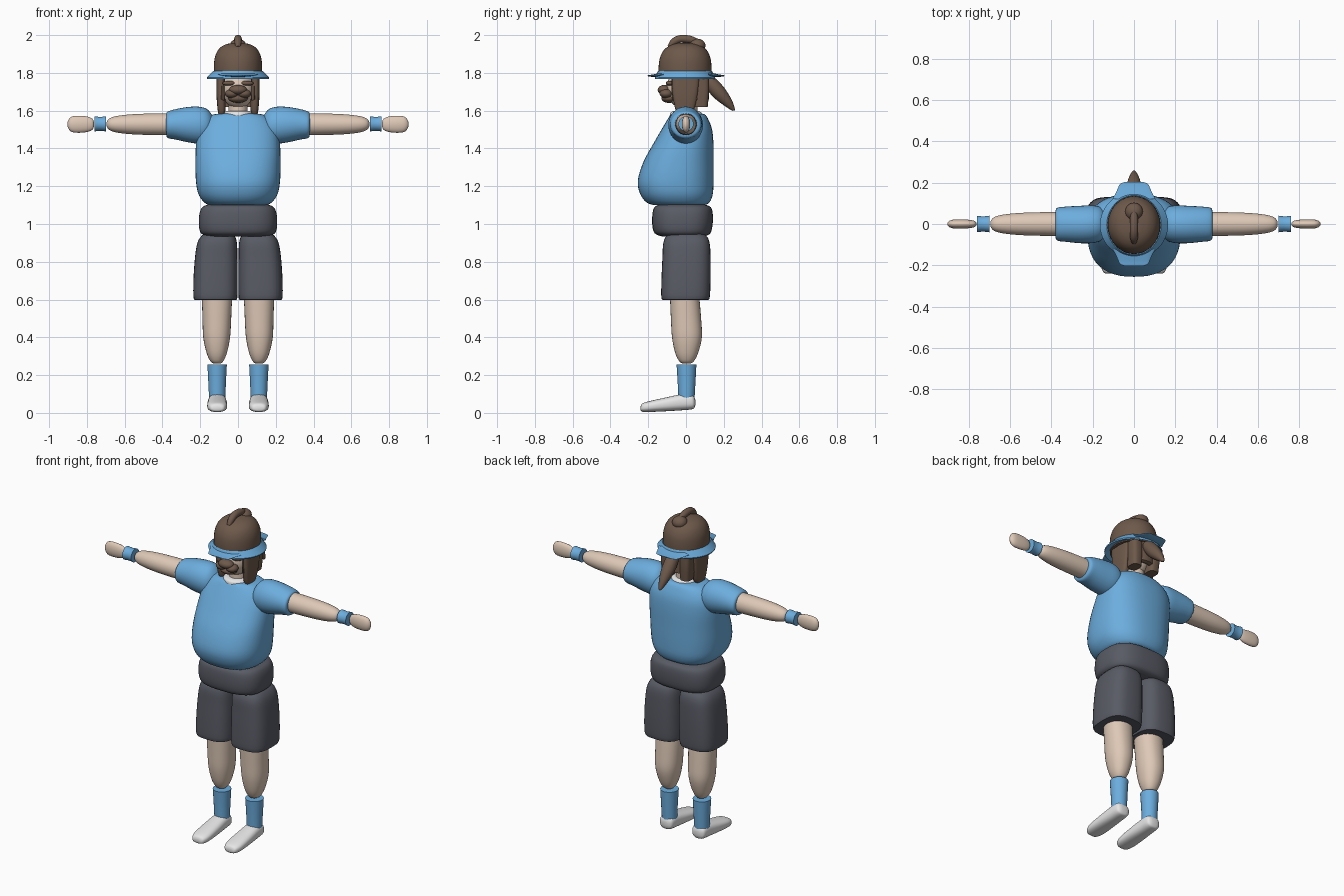
import bpy, bmesh, math
from mathutils import Vector

cube = bpy.data.objects.get("Cube")
if cube:
    bpy.data.objects.remove(cube)


def material(name, colour):
    m = bpy.data.materials.new(name)
    m.use_nodes = True
    m.diffuse_color = (*colour, 1)
    m.node_tree.nodes["Principled BSDF"].inputs["Base Color"].default_value = (*colour, 1)
    return m


BLUE = material("sky blue cloth", (0.15, 0.42, 0.73))
SKIN = material("skin", (0.73, 0.58, 0.47))
GREY = material("charcoal cloth", (0.1, 0.105, 0.13))
BROWN = material("brown hair", (0.155, 0.1, 0.07))
WHITE = material("white", (0.8, 0.8, 0.81))


def finish(name, bm, mat, mirror=False):
    """Turn a bmesh into a smooth-shaded object, optionally mirrored across x."""
    bmesh.ops.recalc_face_normals(bm, faces=bm.faces)
    mesh = bpy.data.meshes.new(name)
    bm.to_mesh(mesh)
    bm.free()
    mesh.materials.append(mat)
    obj = bpy.data.objects.new(name, mesh)
    bpy.context.collection.objects.link(obj)
    if mirror:
        mod = obj.modifiers.new("Mirror", "MIRROR")
        mod.use_mirror_merge = False
    bpy.ops.object.select_all(action="DESELECT")
    obj.select_set(True)
    bpy.context.view_layer.objects.active = obj
    bpy.ops.object.shade_smooth_by_angle(angle=math.radians(45))
    return obj


def skin_rings(bm, rings, caps=True, closed=True):
    rows = [[bm.verts.new(p) for p in ring] for ring in rings]
    n = len(rows[0])
    for lo, hi in zip(rows, rows[1:]):
        for i in range(n if closed else n - 1):
            j = (i + 1) % n
            bm.faces.new((lo[i], lo[j], hi[j], hi[i]))
    if caps:
        bm.faces.new(rows[0])
        bm.faces.new(rows[-1])


def spline(keys, steps):
    """Catmull-Rom interpolation through tuples of numbers."""
    keys = [Vector(k) for k in keys]
    out = []
    for i in range(len(keys) - 1):
        a, b = keys[max(i - 1, 0)], keys[i]
        c, d = keys[i + 1], keys[min(i + 2, len(keys) - 1)]
        for s in range(steps):
            t = s / steps
            out.append(b + (c - a) * t / 2 + (a * 2 - b * 5 + c * 4 - d) * t * t / 2
                       + (b * 3 - a - c * 3 + d) * t ** 3 / 2)
    return out + [keys[-1]]


def loft(name, axis, keys, mat, mirror=False, power=2, n=32, steps=4):
    """Keys: position along axis, then min and max on the two other axes."""
    order = {"x": (2, 0, 1), "y": (0, 2, 1), "z": (0, 1, 2)}[axis]
    rings = []
    for t, a0, a1, b0, b1 in spline(keys, steps):
        ring = []
        for i in range(n):
            ang = math.tau * i / n
            c, s = math.cos(ang), math.sin(ang)
            u = math.copysign(abs(c) ** (2 / power), c)
            v = math.copysign(abs(s) ** (2 / power), s)
            p = ((a0 + a1 + (a1 - a0) * u) / 2, (b0 + b1 + (b1 - b0) * v) / 2, t)
            ring.append([p[k] for k in order])
        rings.append(ring)
    bm = bmesh.new()
    skin_rings(bm, rings)
    return finish(name, bm, mat, mirror)


def round_limb(name, keys, mat, centre, flat=1.0):
    """Mirrored limb along x; keys are position and radius."""
    return loft(name, "x", [(x, -r * flat, r * flat, centre - r, centre + r)
                            for x, r in keys], mat, True)


def ball(name, centre, size, mat, mirror=False):
    bm = bmesh.new()
    bmesh.ops.create_uvsphere(bm, u_segments=24, v_segments=14, radius=1)
    bmesh.ops.scale(bm, vec=size, verts=bm.verts)
    bmesh.ops.translate(bm, vec=centre, verts=bm.verts)
    return finish(name, bm, mat, mirror)


def strand(name, keys, mat, width=1.0):
    """Tapered tube in the x = 0 plane; keys are y, z, radius."""
    pts = spline(keys, 5)
    rings = []
    for i, (y, z, r) in enumerate(pts):
        d = (pts[min(i + 1, len(pts) - 1)] - pts[max(i - 1, 0)]).to_2d().normalized()
        ring = []
        for k in range(16):
            a = math.tau * k / 16
            s = r * math.sin(a)
            ring.append((r * width * math.cos(a), y - d.y * s, z + d.x * s))
        rings.append(ring)
    bm = bmesh.new()
    skin_rings(bm, rings)
    return finish(name, bm, mat)


# Shirt with a full belly, and collar
loft("shirt_body", "z", [
    (1.10, -.15, .15, -.17, .10), (1.115, -.18, .18, -.21, .125),
    (1.16, -.21, .21, -.243, .142), (1.23, -.223, .223, -.255, .146),
    (1.33, -.225, .225, -.225, .146), (1.43, -.222, .222, -.17, .145),
    (1.50, -.21, .21, -.13, .138), (1.55, -.18, .18, -.1, .12),
    (1.58, -.13, .13, -.08, .1), (1.585, -.06, .06, -.06, .07)], BLUE, power=2.4, n=48)
loft("collar", "z", [(1.55, -.08, .08, -.085, .085), (1.585, -.08, .08, -.085, .085),
                     (1.597, -.066, .066, -.07, .07)], WHITE)

# Arms
loft("sleeve", "x", [
    (.13, -.05, .05, 1.47, 1.565), (.16, -.08, .08, 1.435, 1.605),
    (.20, -.092, .09, 1.425, 1.62), (.26, -.093, .088, 1.432, 1.62),
    (.33, -.086, .084, 1.447, 1.608), (.372, -.08, .078, 1.455, 1.595),
    (.38, -.06, .06, 1.475, 1.58)], BLUE, True)
round_limb("forearm", [(.35, .058), (.45, .057), (.56, .053), (.64, .044),
                       (.68, .031), (.695, .012)], SKIN, 1.528)
round_limb("wristband", [(.7, .04), (.73, .037), (.76, .04)], BLUE, 1.53)
round_limb("hand", [(.763, .012), (.772, .03), (.80, .041), (.84, .045),
                    (.875, .042), (.893, .03), (.902, .012)], SKIN, 1.528, .5)

# Shorts
loft("shorts_waist", "z", [
    (.935, -.16, .16, -.13, .1), (.95, -.195, .195, -.165, .128),
    (.99, -.207, .207, -.178, .14), (1.05, -.205, .205, -.178, .142),
    (1.088, -.19, .19, -.168, .132), (1.103, -.16, .16, -.14, .1)],
    GREY, power=2.8, n=48)
loft("shorts_leg", "z", [
    (.60, .015, .22, -.115, .11), (.608, .004, .235, -.13, .125),
    (.70, .002, .236, -.13, .13), (.82, .003, .228, -.125, .13),
    (.90, .006, .215, -.12, .125), (.94, .02, .19, -.1, .105),
    (.955, .05, .16, -.06, .06)], GREY, True, power=3)

# Legs, socks and shoes
loft("bare_leg", "z", [
    (.262, .09, .13, -.02, .025), (.275, .077, .147, -.037, .043),
    (.32, .058, .167, -.058, .065), (.40, .042, .184, -.074, .084),
    (.50, .036, .188, -.08, .08), (.64, .03, .192, -.086, .068)], SKIN, True, power=2.2)
loft("sock", "z", [(.07, .067, .153, -.04, .045), (.16, .064, .157, -.044, .05),
                   (.255, .059, .162, -.05, .055)], BLUE, True)
loft("shoe", "y", [
    (-.24, .085, .135, .014, .034), (-.23, .07, .15, .006, .05),
    (-.19, .058, .162, .005, .063), (-.10, .058, .162, .009, .083),
    (-.02, .062, .158, .014, .1), (.025, .065, .155, .018, .1),
    (.042, .073, .147, .024, .088), (.049, .09, .13, .04, .07)], WHITE, True, power=2.5)

# Head and neck
loft("neck", "z", [(1.55, -.052, .052, -.05, .06), (1.68, -.05, .05, -.05, .06)], SKIN)
ball("head", (0, -.005, 1.715), (.088, .1, .105), SKIN)

# Hair wrapped around the back and sides, open at the face
bm = bmesh.new()
arc = [math.radians(-38 + 256 * i / 32) for i in range(33)]
profile = [(1.655, .9), (1.66, 1), (1.79, 1.02), (1.79, .8), (1.655, .8)]
skin_rings(bm, [[(.108 * s * math.cos(a), .122 * s * math.sin(a), z) for a in arc]
                for z, s in profile + profile[:1]], caps=False, closed=False)
finish("hair_back", bm, BROWN)
loft("side_lock", "z", [(1.57, .08, .1, -.04, .01), (1.60, .067, .107, -.055, .04),
                        (1.68, .066, .114, -.07, .06),
                        (1.77, .07, .114, -.075, .07)], BROWN, True, power=3)
loft("nape_lock", "z", [(1.62, .03, .092, .04, .115), (1.70, .03, .098, .04, .122),
                        (1.77, .03, .1, .04, .122)], BROWN, True, power=3)
strand("ponytail", [(.09, 1.77, .025), (.13, 1.745, .036), (.175, 1.695, .038),
                    (.22, 1.645, .026), (.25, 1.607, .01), (.254, 1.6, .003)], BROWN)

# Moustache, beard and brows
ball("nose_hair", (0, -.115, 1.71), (.047, .035, .026), BROWN)
ball("moustache", (.033, -.105, 1.69), (.036, .035, .024), BROWN, True)
ball("beard", (0, -.09, 1.665), (.052, .04, .024), BROWN)
ball("eyebrow", (.048, -.085, 1.745), (.035, .022, .013), BROWN, True)

# Cap dome, brim and front and back peaks
loft("cap_dome", "z", [
    (1.775, -.127, .127, -.143, .133), (1.83, -.128, .128, -.145, .135),
    (1.88, -.123, .123, -.138, .129), (1.92, -.106, .106, -.118, .11),
    (1.945, -.078, .078, -.085, .08), (1.957, -.04, .04, -.045, .04),
    (1.96, -.008, .008, -.01, .005)], BROWN, n=40)
bm = bmesh.new()
skin_rings(bm, [[(rx * math.cos(math.tau * i / 48),
                  ry * math.sin(math.tau * i / 48) - .005, z) for i in range(48)]
                for rx, ry, z in [(.12, .13, 1.8), (.132, .143, 1.81), (.165, .16, 1.775),
                                  (.163, .158, 1.768), (.12, .13, 1.785)]], caps=False)
finish("cap_brim", bm, BLUE)
for name, side in (("front_peak", -1), ("back_peak", 1)):
    keys = [(.12, .105, 1.783, 1.803), (.15, .088, 1.779, 1.797), (.18, .075, 1.779, 1.791),
            (.195, .066, 1.781, 1.789), (.203, .045, 1.783, 1.787)]
    loft(name, "y", [(side * y, -w, w, lo, hi) for y, w, lo, hi in keys], BLUE)

# Topknot and curled strand on the crown
ball("topknot", (0, .06, 1.945), (.043, .043, .036), BROWN)
strand("crown_strand", [(.06, 1.965, .014), (.02, 1.977, .02), (-.03, 1.98, .02),
                        (-.065, 1.963, .019), (-.088, 1.935, .012)], BROWN)
